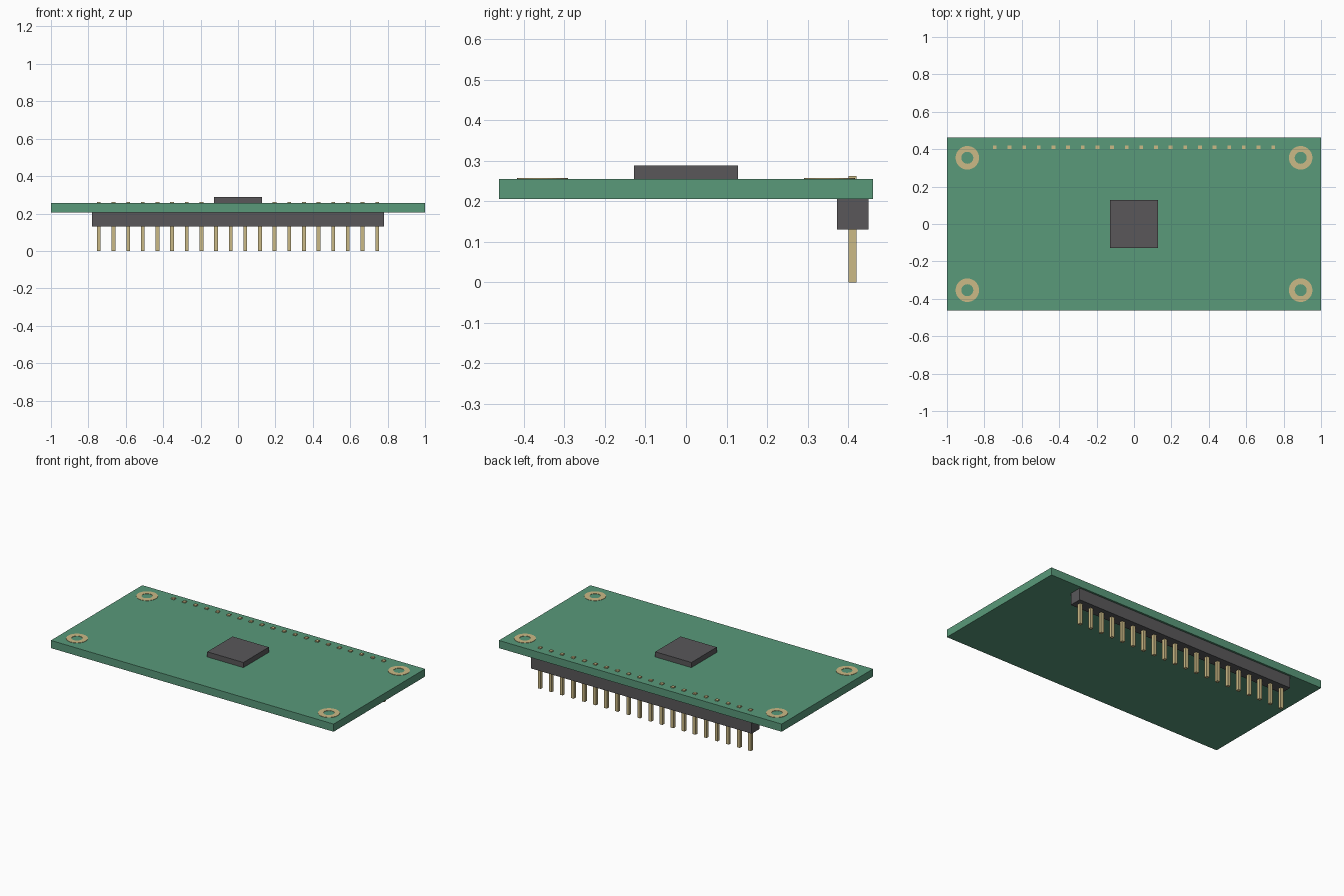
import bpy
import bmesh

cube = bpy.data.objects.get("Cube")
if cube:
    bpy.data.objects.remove(cube, do_unlink=True)


def make_material(name, rgb):
    mat = bpy.data.materials.new(name)
    mat.use_nodes = True
    colour = (*rgb, 1.0)
    mat.diffuse_color = colour
    mat.node_tree.nodes["Principled BSDF"].inputs["Base Color"].default_value = colour
    return mat


def add_object(name, bm, mat):
    bmesh.ops.recalc_face_normals(bm, faces=bm.faces)
    mesh = bpy.data.meshes.new(name)
    bm.to_mesh(mesh)
    bm.free()
    mesh.materials.append(mat)
    obj = bpy.data.objects.new(name, mesh)
    bpy.context.collection.objects.link(obj)
    return obj


def box(name, centre, size, z_low, z_high, mat):
    """Box given by its footprint and its bottom and top heights."""
    bm = bmesh.new()
    bmesh.ops.create_cube(bm, size=1)
    bmesh.ops.scale(bm, vec=(*size, z_high - z_low), verts=bm.verts)
    bmesh.ops.translate(bm, vec=(*centre, (z_low + z_high) / 2), verts=bm.verts)
    return add_object(name, bm, mat)


def ring(name, centre, outer, inner, z_low, thickness, mat):
    """Thin flat washer."""
    bm = bmesh.new()
    for radius in (outer, inner):
        bmesh.ops.create_circle(bm, segments=32, radius=radius)
    bmesh.ops.bridge_loops(bm, edges=bm.edges[:])
    top = bmesh.ops.extrude_face_region(bm, geom=bm.faces[:])["geom"]
    raised = [v for v in top if isinstance(v, bmesh.types.BMVert)]
    bmesh.ops.translate(bm, vec=(0, 0, thickness), verts=raised)
    bmesh.ops.translate(bm, vec=(*centre, z_low), verts=bm.verts)
    return add_object(name, bm, mat)


green = make_material("board green", (0.10, 0.32, 0.195))
black = make_material("plastic dark grey", (0.10, 0.097, 0.102))
gold = make_material("contact gold", (0.60, 0.49, 0.24))

BOARD_LOW, BOARD_TOP = 0.206, 0.255
HEADER_LOW, PIN_TOP = 0.13, 0.262
HEADER_Y = 0.411
PIN_COUNT, PITCH = 20, 0.0783

# Board and central chip
box("circuit_board", (0, 0), (2.0, 0.924), BOARD_LOW, BOARD_TOP, green)
box("chip", (0, 0), (0.256, 0.256), BOARD_TOP, 0.288, black)

# Pin header under the back edge
box("pin_header", (0, HEADER_Y), (1.56, 0.078), HEADER_LOW, BOARD_LOW, black)
for i in range(PIN_COUNT):
    x = (i - (PIN_COUNT - 1) / 2) * PITCH
    box(f"header_pin_{i + 1}", (x, HEADER_Y), (0.02, 0.02), 0, PIN_TOP, gold)

# Plated mounting rings at the corners
for side, sx in (("left", 1), ("right", -1)):
    for end, sy in (("front", -1), ("back", 1)):
        ring(f"mounting_ring_{end}_{side}", (sx * 0.891, sy * 0.354),
             0.063, 0.032, BOARD_TOP, 0.002, gold)
